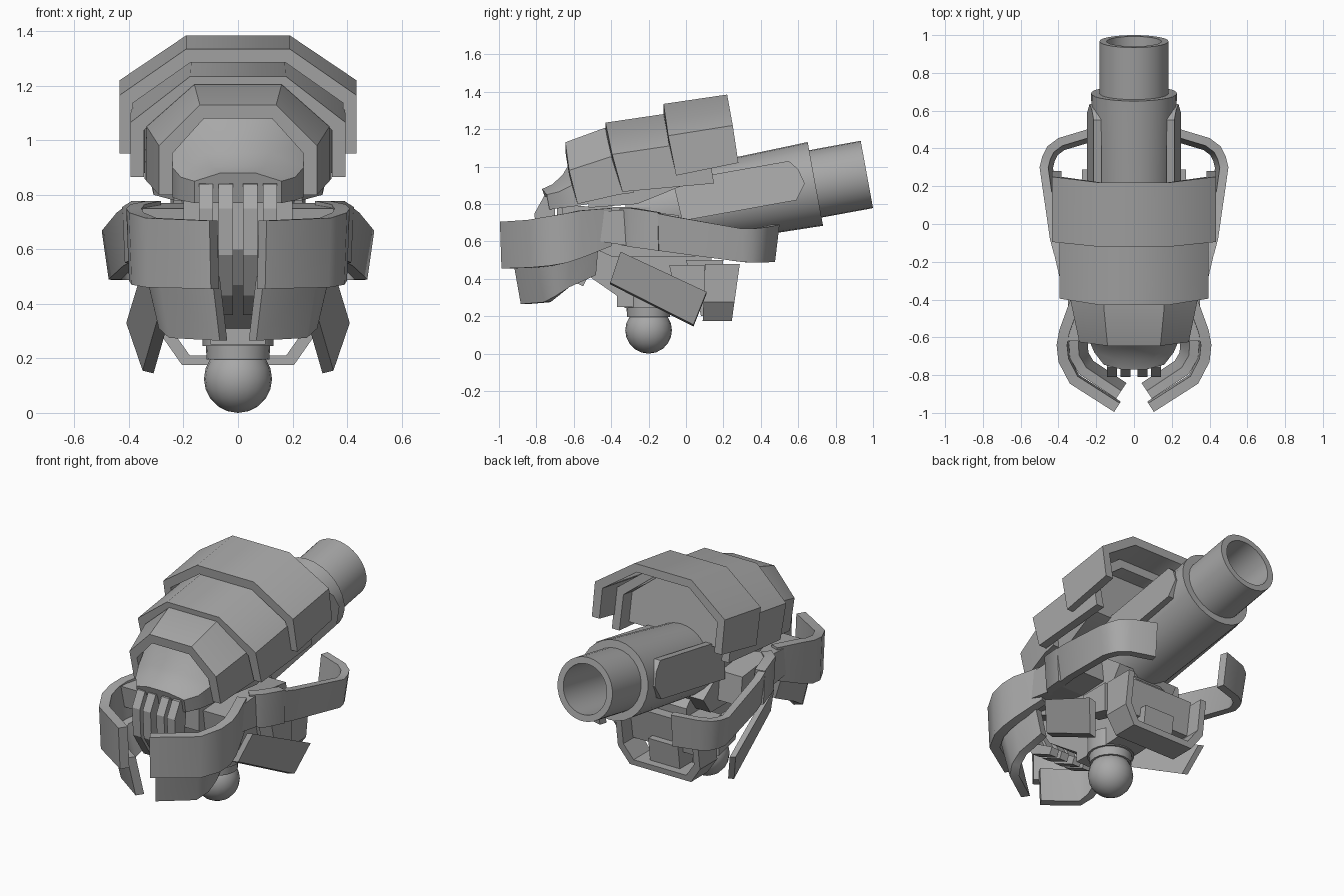
import bpy, bmesh, math
from mathutils import Vector

if "Cube" in bpy.data.objects:
    bpy.data.objects.remove(bpy.data.objects["Cube"])

metal = bpy.data.materials.new("grey metal")
metal.diffuse_color = (0.39, 0.39, 0.39, 1)
metal.use_nodes = True
metal.node_tree.nodes["Principled BSDF"].inputs["Base Color"].default_value = metal.diffuse_color


def make(name, rings, mirror=False, smooth=0):
    """Skin a list of closed rings (equal point counts) and cap both ends."""
    bm = bmesh.new()
    vs = [[bm.verts.new(p) for p in r] for r in rings]
    n = len(vs[0])
    for a, b in zip(vs, vs[1:]):
        for i in range(n):
            j = (i + 1) % n
            bm.faces.new((a[i], a[j], b[j], b[i]))
    bm.faces.new(vs[0])
    bm.faces.new(vs[-1])
    bmesh.ops.recalc_face_normals(bm, faces=bm.faces)
    me = bpy.data.meshes.new(name)
    bm.to_mesh(me)
    bm.free()
    me.materials.append(metal)
    ob = bpy.data.objects.new(name, me)
    bpy.context.collection.objects.link(ob)
    if smooth:
        bpy.context.view_layer.objects.active = ob
        ob.select_set(True)
        bpy.ops.object.shade_smooth_by_angle(angle=math.radians(smooth))
        ob.select_set(False)
    if mirror:
        ob.modifiers.new("Mirror", 'MIRROR')
    return ob


def prism(name, profile, x0, x1, mirror=False):
    """Extrude a (y, z) outline from x0 to x1."""
    return make(name, [[(x, y, z) for y, z in profile] for x in (x0, x1)], mirror)


def offset(pts, t):
    """Offset an open 2D path to its left by t."""
    out = []
    for i, p in enumerate(pts):
        p = Vector(p)
        dirs = []
        if i > 0:
            dirs.append((p - Vector(pts[i - 1])).normalized())
        if i < len(pts) - 1:
            dirs.append((Vector(pts[i + 1]) - p).normalized())
        d = sum(dirs, Vector((0, 0))).normalized()
        out.append(p + Vector((-d.y, d.x)) * (t / max(0.5, d.dot(dirs[0]))))
    return out


def band(name, pts, t=0.05, lean=0.0):
    """Mirrored upright plate along an outer path of (x, y, z bottom, z top)."""
    path = [p[:2] for p in pts]
    inner, low, low_in = offset(path, t), offset(path, lean), offset(path, t + lean)
    rings = []
    for p, o, i, lo, li in zip(pts, path, inner, low, low_in):
        rings.append([(*o, p[3]), (*i, p[3]), (*li, p[2]), (*lo, p[2])])
    return make(name, rings, True, 48)


def arch(name, sections, t=0.05, solid=False):
    """Armour arch; section = (half width, flat half width, top, crease, bottom) with (y, z) points."""
    rings = []
    for w, f, top, mid, bot in sections:
        out = [(w, *bot), (w, *mid), (f, *top)]
        out += [(-x, y, z) for x, y, z in reversed(out)]
        if not solid:
            inn = [(w - t, *bot), (w - t, mid[0], mid[1] - t * .55), (f - t * .3, top[0], top[1] - t)]
            inn += [(-x, y, z) for x, y, z in reversed(inn)]
            out += inn[::-1]
        rings.append(out)
    return make(name, rings, smooth=40)


# layered armour shell
arch("rear_shell", [(.435, .19, (-.12, 1.335), (-.095, 1.165), (-.053, .952)),
                    (.435, .19, (.22, 1.385), (.25, 1.22), (.28, 1.02))])
arch("middle_shell", [(.395, .175, (-.43, 1.235), (-.395, 1.065), (-.34, .865)),
                      (.392, .17, (.08, 1.31), (.11, 1.14), (.15, .91))])
arch("front_shell", [(.29, .14, (-.645, 1.13), (-.625, .98), (-.58, .80)),
                     (.335, .16, (-.44, 1.205), (-.41, 1.05), (-.36, .85)),
                     (.343, .16, (-.33, 1.21), (-.30, 1.05), (-.28, .86))])
# solid skull under the shell
arch("skull_core", [(.235, .12, (-.56, 1.07), (-.54, .95), (-.52, .78)),
                    (.31, .15, (-.30, 1.15), (-.27, 1.0), (-.26, .80)),
                    (.34, .15, (.0, 1.25), (.03, 1.1), (.06, .93))], solid=True)
# hood over the grille
arch("brow_hood", [(.24, .12, (-.57, 1.11), (-.55, .98), (-.52, .80)),
                   (.24, .12, (-.66, .955), (-.61, .90), (-.58, .79)),
                   (.21, .10, (-.715, .905), (-.68, .865), (-.66, .78)),
                   (.16, .065, (-.77, .88), (-.745, .85), (-.73, .77))], solid=True)

# gun barrel, lathed about a tilted axis with an open bore
tilt = math.radians(10.4)
axis = Vector((0, math.cos(tilt), math.sin(tilt)))
up = Vector((0, -math.sin(tilt), math.cos(tilt)))
muzzle = Vector((0, .967, .958))
N = 28
rings = []
for s, r in [(.45, .145), (0, .145), (0, .183), (.28, .183), (.28, .228), (.33, .226), (1.3, .2)]:
    c = muzzle - axis * s
    rings.append([c + (Vector((1, 0, 0)) * math.cos(a) + up * math.sin(a)) * r
                  for a in (2 * math.pi * k / N for k in range(N))])
make("gun_barrel", rings, smooth=35)

# side plates hugging the barrel
outline = [(-.07, .92), (.55, 1.03), (.60, .985), (.635, .91), (.59, .82), (-.02, .71)]
plate = [[(.237 + d - .16 * (z - .958 + (.96 - y) * math.tan(tilt)), y, z) for y, z in outline]
         for d in (0, -.04)]
make("barrel_side_plate", plate, True)

# grille bars on the face
bar = [(-.70, .845), (-.76, .84), (-.81, .75), (-.80, .58), (-.70, .43), (-.55, .36),
       (-.53, .40), (-.65, .47), (-.72, .60), (-.70, .75)]
for tag, x in (("inner", .045), ("outer", .117)):
    prism("grille_bar_" + tag, bar, x - .026, x + .026, True)

# head block, throat and cheek blocks
prism("head_block", [(-.66, .79), (-.66, .64), (-.40, .52), (.05, .52), (.12, .62), (-.1, .78)], -.2, .2)
prism("throat", [(-.69, .78), (-.69, .60), (-.60, .47), (-.37, .31), (-.37, .25), (-.08, .25),
                 (.05, .26), (.12, .32), (.14, .55), (0, .7)], -.1, .1)
prism("cheek_block", [(-.62, .75), (-.60, .62), (-.2, .56), (-.02, .57), (-.04, .74), (-.3, .77)],
      .19, .35, True)

# front mandible plates
band("mandible_plate", [(.105, -.995, .455, .705), (.34, -.845, .46, .715), (.40, -.73, .47, .735),
                        (.41, -.64, .485, .75), (.395, -.56, .51, .765), (.335, -.395, .575, .778)],
     .055, .01)
# lower jaw plates leaning inward
band("jaw_plate", [(.095, -.925, .265, .50), (.29, -.795, .275, .50), (.34, -.71, .31, .52),
                   (.345, -.62, .355, .54), (.31, -.47, .42, .56)], .05, .05)

# cheek hinge and swept rear arms
band("arm_hinge", [(.325, -.355, .58, .775), (.39, -.30, .57, .778), (.425, -.15, .55, .755)], .06, .01)
band("rear_arm", [(.425, -.155, .55, .75), (.445, -.08, .54, .735), (.50, .30, .49, .668),
                  (.485, .36, .487, .668), (.46, .41, .487, .673), (.40, .455, .488, .68),
                  (.25, .50, .49, .69)], .045, .025)

# side fins
fin = [(.345, -.35, .545), (.41, .11, .33), (.35, .04, .155), (.285, -.405, .38)]
make("side_fin", [fin, [(x - .04, y, z - .01) for x, y, z in fin]], True)

# U-shaped rear collar with side pads and inner plate
half = [(.275, .48), (.275, .275), (.205, .175)]
outer = half + [(-x, z) for x, z in reversed(half)]
inner = [(x * .86, z + (.035 if z < .25 else .02 if z < .4 else 0)) for x, z in outer]
ring = outer + inner[::-1]
make("rear_collar", [[(x, .09 + (z - .19) * .04, z) for x, z in ring],
                     [(x, .245 + (z - .175) * .14, z) for x, z in ring]])
prism("collar_pad", [(-.09, .475), (.10, .475), (.10, .30), (-.06, .34)], .20, .29, True)
prism("collar_core", [(.0, .5), (.2, .5), (.17, .30), (.05, .30)], -.24, .24)
prism("collar_rib", [(.05, .35), (.22, .35), (.2, .2), (.08, .2)], -.1, .1)

# neck ball joint and socket ring
for name, prof in (("ball_joint", [(-.125 * math.cos(a) + .13, .125 * math.sin(a))
                                   for a in (math.pi * (k + .04) / 10.08 for k in range(11))]),
                   ("neck_ring", [(.20, .115), (.25, .118), (.25, .13), (.36, .13)])):
    make(name, [[(r * math.cos(a), -.2 + r * math.sin(a), z - .005)
                 for a in (2 * math.pi * k / 20 for k in range(20))] for z, r in prof], smooth=35)
